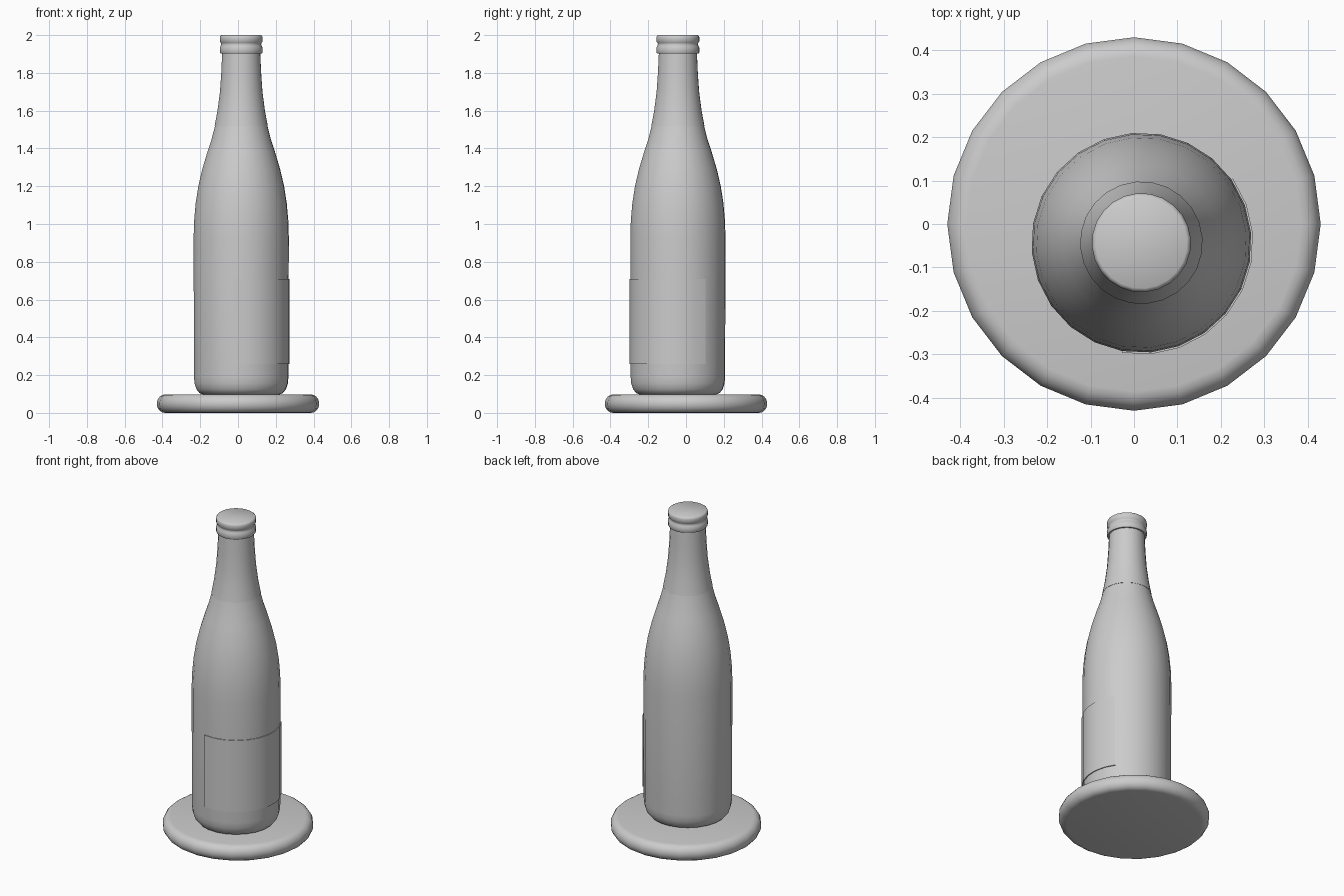
import bpy, bmesh, math

cube = bpy.data.objects.get("Cube")
if cube:
    bpy.data.objects.remove(cube, do_unlink=True)

SIDES = 24
BOTTLE_AT = (0.017, -0.043, 0)

grey = bpy.data.materials.new("light grey")
grey.use_nodes = True
colour = (0.6, 0.6, 0.6, 1)
grey.diffuse_color = colour
grey.node_tree.nodes["Principled BSDF"].inputs["Base Color"].default_value = colour


def lathe(name, profile, location=(0, 0, 0), start=0, steps=SIDES):
    """Turn a (radius, height) profile around z, over all or some of the sides."""
    bm = bmesh.new()
    closed = steps == SIDES
    rings = []
    for i in range(steps if closed else steps + 1):
        a = math.radians(start) + math.tau * i / SIDES
        rings.append([bm.verts.new((r * math.cos(a), r * math.sin(a), z)) for r, z in profile])
    for i in range(steps):
        a, b = rings[i], rings[(i + 1) % len(rings)]
        for j in range(len(profile) - 1):
            bm.faces.new((a[j], b[j], b[j + 1], a[j + 1]))
    if closed:
        bm.faces.new([ring[0] for ring in reversed(rings)])
        bm.faces.new([ring[-1] for ring in rings])
    mesh = bpy.data.meshes.new(name)
    bm.to_mesh(mesh)
    bm.free()
    mesh.materials.append(grey)
    obj = bpy.data.objects.new(name, mesh)
    bpy.context.collection.objects.link(obj)
    obj.location = location
    bpy.ops.object.select_all(action="DESELECT")
    obj.select_set(True)
    bpy.context.view_layer.objects.active = obj
    bpy.ops.object.shade_smooth_by_angle(angle=math.radians(40))
    return obj


# Round coaster with a rolled edge
edge = [math.radians(a) for a in range(-90, 91, 20)]
lathe("coaster", [(0.385 + 0.045 * math.cos(a), 0.049 + 0.049 * math.sin(a)) for a in edge])

# Bottle body, shoulder and the lower part of the neck
lathe("bottle_body", [
    (0.2, 0.096), (0.222, 0.105), (0.238, 0.125), (0.248, 0.155), (0.251, 0.19),
    (0.253, 0.93), (0.25, 1.02), (0.242, 1.11), (0.228, 1.2), (0.207, 1.29),
    (0.18, 1.38), (0.157, 1.45), (0.138, 1.525)], BOTTLE_AT, 5)

# Neck wrap, a touch wider than the glass at its lower edge
lathe("neck_wrap", [
    (0.136, 1.52), (0.141, 1.52), (0.126, 1.6), (0.113, 1.7), (0.106, 1.8), (0.101, 1.91)],
    BOTTLE_AT, 5)

# Screw cap with two rolled bands and a groove
lathe("cap", [
    (0.1, 1.902), (0.11, 1.902), (0.114, 1.91), (0.114, 1.933), (0.109, 1.943),
    (0.106, 1.952), (0.109, 1.96), (0.114, 1.967), (0.114, 1.988), (0.111, 1.996),
    (0.105, 2.0)], BOTTLE_AT, 5)

# Thin label wrapped around part of the body
lathe("body_label", [(0.25, 0.26), (0.257, 0.26), (0.257, 0.71), (0.25, 0.71)],
      BOTTLE_AT, -100, 9)
